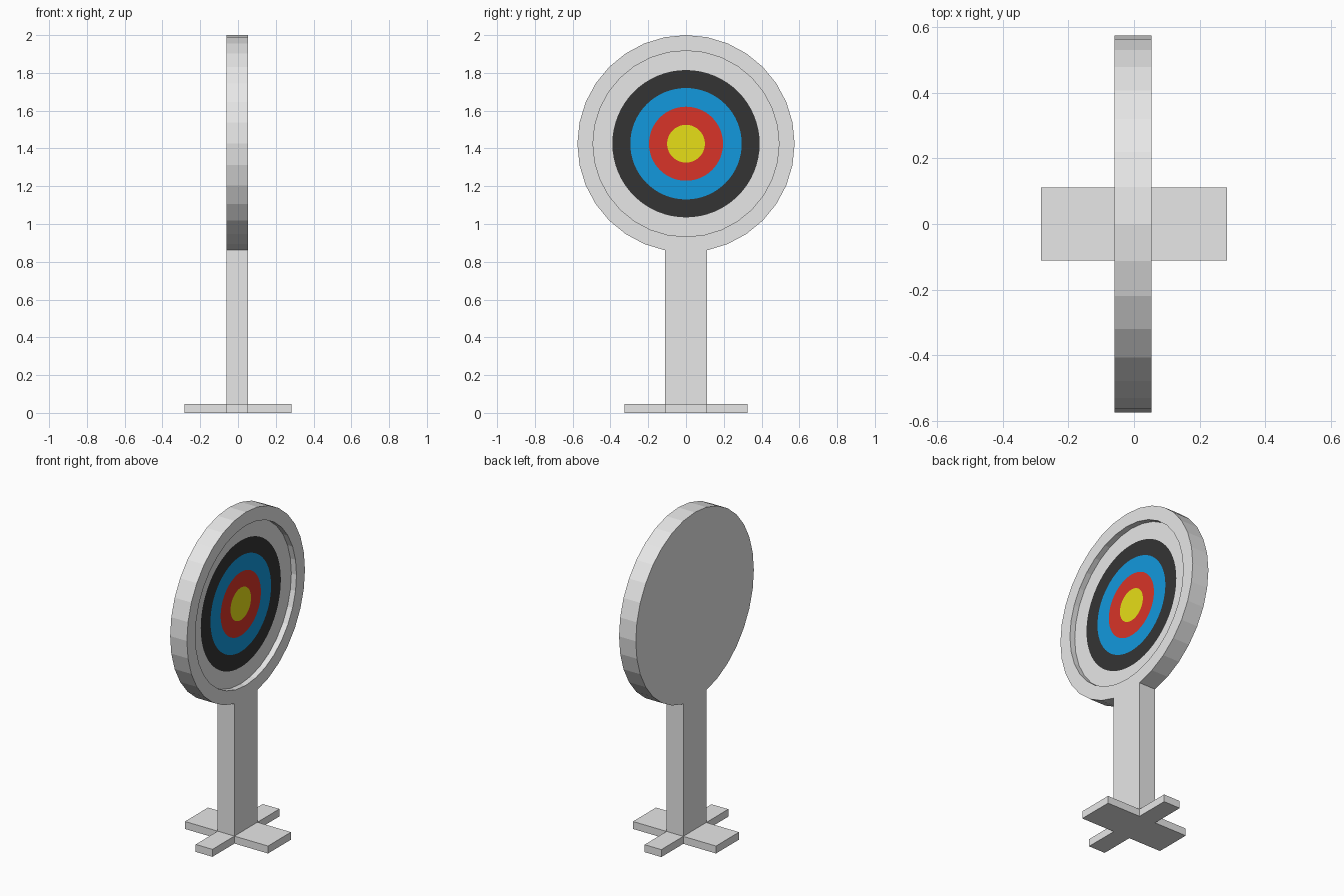
import bpy, bmesh, math

if "Cube" in bpy.data.objects:
    bpy.data.objects.remove(bpy.data.objects["Cube"])

CZ, R = 1.425, 0.575          # disc centre height and radius
XB, XF, XR = -0.06, 0.054, 0.019   # back, front and recessed floor planes
HW, BASE_H = 0.112, 0.046     # post half width, foot height
N = 64
NECK_Z = CZ - R * math.cos(math.pi / 16)

def material(name, rgb):
    m = bpy.data.materials.new(name)
    m.diffuse_color = (*rgb, 1)
    m.use_nodes = True
    m.node_tree.nodes["Principled BSDF"].inputs["Base Color"].default_value = m.diffuse_color
    return m

MATS = [material("light_grey", (0.8, 0.8, 0.8)),
        material("black", (0.034, 0.034, 0.034)),
        material("blue", (0.006, 0.314, 0.723)),
        material("red", (0.686, 0.034, 0.021)),
        material("yellow", (0.83, 0.76, 0.009))]

def finish(name, bm):
    bmesh.ops.remove_doubles(bm, verts=bm.verts, dist=1e-5)
    bmesh.ops.recalc_face_normals(bm, faces=bm.faces)
    me = bpy.data.meshes.new(name)
    bm.to_mesh(me)
    bm.free()
    for m in MATS:
        me.materials.append(m)
    ob = bpy.data.objects.new(name, me)
    bpy.context.collection.objects.link(ob)
    return ob

def ring(bm, x, r, faceted=False):
    """Circle facing x; faceted gives a true 32-sided outline."""
    vs = []
    for i in range(N):
        a = 2 * math.pi * i / N
        q = r * math.cos(math.pi / 32) if faceted and i % 2 else r
        # the outline is flattened where it meets the post
        vs.append(bm.verts.new((x, q * math.sin(a), max(CZ + q * math.cos(a), NECK_Z))))
    return vs

def bridge(bm, a, b, mat=0):
    for i in range(N):
        j = (i + 1) % N
        bm.faces.new((a[i], a[j], b[j], b[i])).material_index = mat

# Target disc: back, rim, raised lip, recessed floor with coloured rings
bm = bmesh.new()
back = ring(bm, XB, R, True)
bm.faces.new(back)
loops = [(ring(bm, XF, R, True), 0), (ring(bm, XF, 0.4925, True), 0),
         (ring(bm, XR, 0.4925, True), 0), (ring(bm, XR, 0.39), 0),
         (ring(bm, XR, 0.295), 1), (ring(bm, XR, 0.196), 2), (ring(bm, XR, 0.1), 3)]
prev = back
for loop, mat in loops:
    bridge(bm, prev, loop, mat)
    prev = loop
bm.faces.new(prev).material_index = 4
finish("target_disc", bm)

def prism(name, pts, z0, z1):
    """Extrude a plan outline upward."""
    bm = bmesh.new()
    f = bm.faces.new([bm.verts.new((x, y, z0)) for x, y in pts])
    top = bmesh.ops.extrude_face_region(bm, geom=[f])
    bmesh.ops.translate(bm, vec=(0, 0, z1 - z0),
                        verts=[v for v in top["geom"] if isinstance(v, bmesh.types.BMVert)])
    return finish(name, bm)

# Post
prism("post", [(XB, -HW), (XF, -HW), (XF, HW), (XB, HW)], BASE_H, NECK_Z)

# Cross-shaped foot
FX, FY = 0.283, 0.326
prism("cross_foot", [(-FX, -HW), (XB, -HW), (XB, -FY), (XF, -FY), (XF, -HW), (FX, -HW),
                     (FX, HW), (XF, HW), (XF, FY), (XB, FY), (XB, HW), (-FX, HW)], 0, BASE_H)
